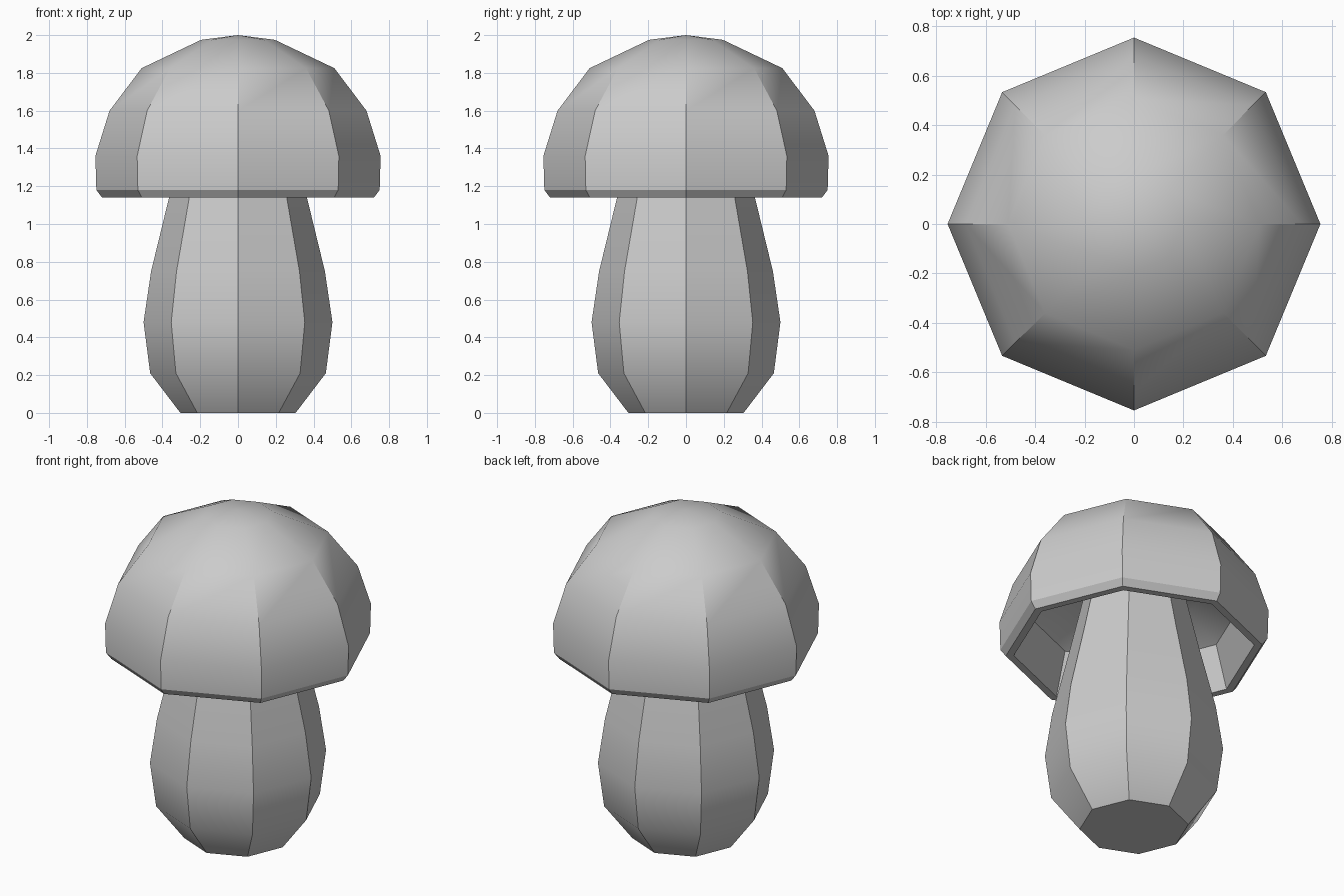
import bpy, bmesh, math

if "Cube" in bpy.data.objects:
    bpy.data.objects.remove(bpy.data.objects["Cube"])

SIDES = 8


def lathe(name, profile):
    """Revolve (radius, height) points into an eight-sided part."""
    bm = bmesh.new()
    rings = []
    for r, z in profile:
        if r == 0:
            rings.append([bm.verts.new((0, 0, z))] * SIDES)
        else:
            rings.append([bm.verts.new((r * math.cos(i * math.tau / SIDES),
                                        r * math.sin(i * math.tau / SIDES), z))
                          for i in range(SIDES)])
    for low, high in zip(rings, rings[1:]):
        for i in range(SIDES):
            j = (i + 1) % SIDES
            bm.faces.new(dict.fromkeys((low[i], low[j], high[j], high[i])))
    bmesh.ops.recalc_face_normals(bm, faces=bm.faces)
    mesh = bpy.data.meshes.new(name)
    bm.to_mesh(mesh)
    bm.free()
    obj = bpy.data.objects.new(name, mesh)
    bpy.context.collection.objects.link(obj)
    bpy.ops.object.select_all(action='DESELECT')
    obj.select_set(True)
    bpy.context.view_layer.objects.active = obj
    bpy.ops.object.shade_smooth_by_angle(angle=math.radians(32))
    return obj


# Bulging stem, narrowing upwards into the hollow cap
lathe("stem", [(0, 0), (0.305, 0), (0.465, 0.21), (0.50, 0.48),
               (0.46, 0.75), (0.365, 1.14), (0.27, 1.55), (0, 1.55)])

# Cap: hollow underside, narrow rim, then the outer dome
lathe("cap", [(0, 1.53), (0.40, 1.52), (0.60, 1.40), (0.675, 1.14),
              (0.72, 1.14), (0.75, 1.18), (0.755, 1.36), (0.68, 1.60),
              (0.51, 1.825), (0.195, 1.975), (0, 2.0)])
